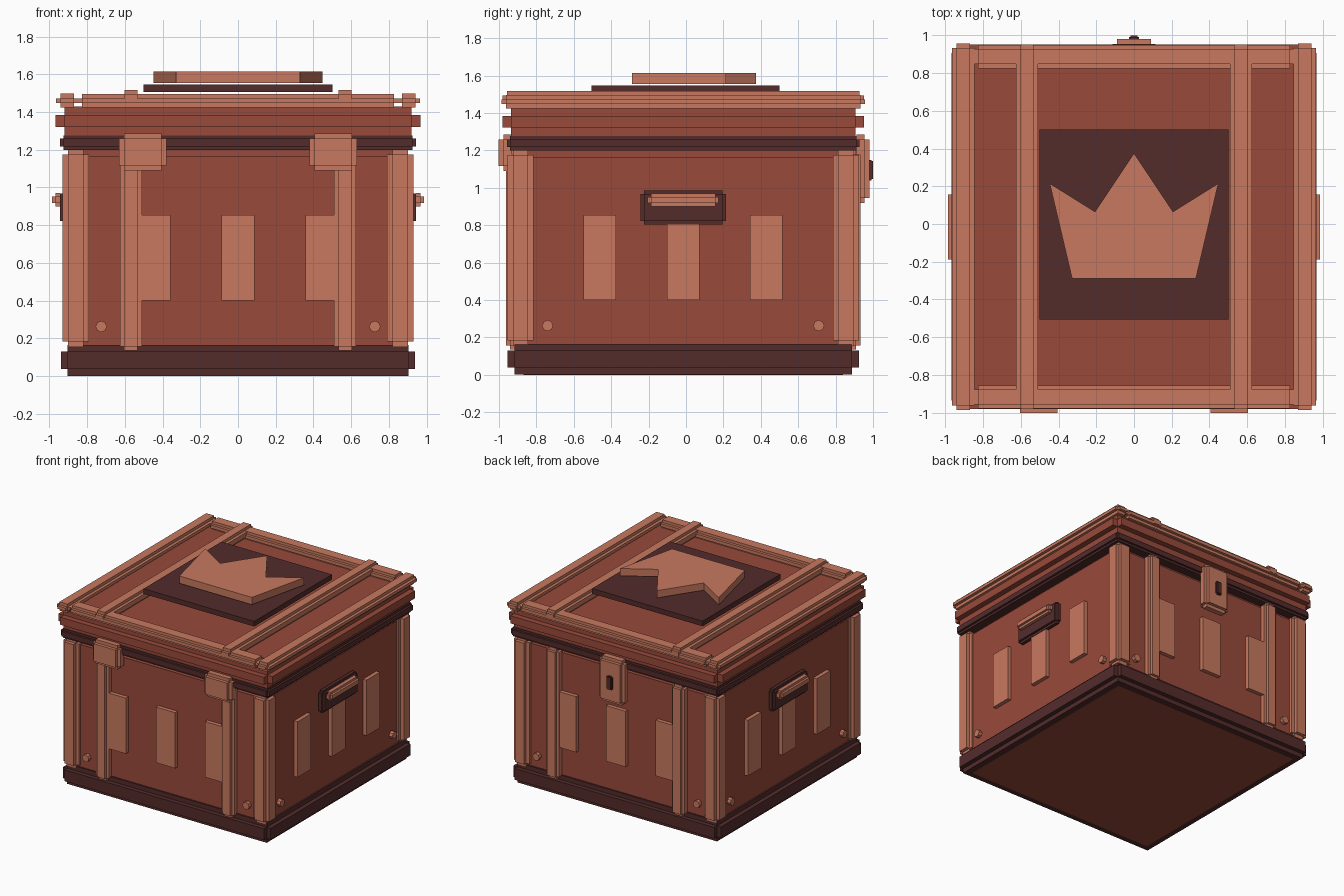
import bpy, bmesh
from mathutils import Matrix, Vector

if "Cube" in bpy.data.objects:
    bpy.data.objects.remove(bpy.data.objects["Cube"])

YC = -0.015  # body centre in depth


def mat(name, col):
    m = bpy.data.materials.new(name)
    m.diffuse_color = (*col, 1)
    m.use_nodes = True
    m.node_tree.nodes["Principled BSDF"].inputs["Base Color"].default_value = m.diffuse_color
    return m


LIGHT = mat("light copper", (0.578, 0.19, 0.113))
RED = mat("brick red", (0.314, 0.067, 0.042))
DARK = mat("dark maroon", (0.087, 0.025, 0.024))


def finish(name, bm, m):
    me = bpy.data.meshes.new(name)
    bm.to_mesh(me)
    bm.free()
    me.materials.append(m)
    ob = bpy.data.objects.new(name, me)
    ob.location.y = YC
    bpy.context.collection.objects.link(ob)
    return ob


def add_box(bm, lo, hi):
    c = [(a + b) / 2 for a, b in zip(lo, hi)]
    s = [b - a for a, b in zip(lo, hi)]
    bmesh.ops.create_cube(bm, size=1, matrix=Matrix.Translation(c) @ Matrix.Diagonal((*s, 1)))


def block(name, m, x, y, z, step=0.0):
    """Box with stepped edges: three crossed boxes, each full size on one axis."""
    lo = [min(r) for r in (x, y, z)]
    hi = [max(r) for r in (x, y, z)]
    bm = bmesh.new()
    if step == 0:
        add_box(bm, lo, hi)
    else:
        for axis in range(3):
            d = [0 if i == axis else step for i in range(3)]
            add_box(bm, [a + k for a, k in zip(lo, d)], [b - k for b, k in zip(hi, d)])
    return finish(name, bm, m)


def rivet(name, centre, normal):
    bm = bmesh.new()
    rot = Vector(normal).to_track_quat('Z', 'Y').to_matrix().to_4x4()
    bmesh.ops.create_cone(bm, cap_ends=True, segments=8, radius1=0.03, radius2=0.03,
                          depth=0.06, matrix=Matrix.Translation(centre) @ rot)
    return finish(name, bm, LIGHT)


# main volumes
block("body", RED, (-0.89, 0.89), (-0.89, 0.89), (0, 1.2), 0.035)
block("base", DARK, (-0.939, 0.939), (-0.939, 0.939), (0.002, 0.166), 0.036)
block("seam_band", DARK, (-0.943, 0.943), (-0.943, 0.943), (1.2, 1.276), 0.017)
block("lid", RED, (-0.967, 0.967), (-0.967, 0.967), (1.276, 1.43), 0.046)

for s in (-1, 1):
    # corner posts
    for t in (-1, 1):
        block("corner_post", LIGHT, (s * 0.93, s * 0.79), (t * 0.94, t * 0.80), (0.155, 1.205), 0.029)
    # lid frame beams
    block("lid_side_beam", LIGHT, (s * 0.964, s * 0.845), (-0.972, 0.972), (1.425, 1.497), 0.024)
    block("lid_end_beam", LIGHT, (-0.85, 0.85), (s * 0.964, s * 0.84), (1.425, 1.495), 0.022)
    # straps over the lid and down the front and back
    block("lid_strap", LIGHT, (s * 0.625, s * 0.51), (-0.967, 0.967), (1.43, 1.517), 0.024)
    for t in (-1, 1):
        block("wall_strap", LIGHT, (s * 0.625, s * 0.51), (t * 0.947, t * 0.86), (0.135, 1.2), 0.022)
    # front hinges
    block("front_clasp", LIGHT, (s * 0.63, s * 0.38), (-0.987, -0.89), (1.09, 1.285), 0.026)
    # side handles
    block("handle_plate", DARK, (s * 0.943, s * 0.88), (-0.228, 0.228), (0.805, 0.985), 0.018)
    block("handle_grip", LIGHT, (s * 0.986, s * 0.925), (-0.19, 0.19), (0.9, 0.97), 0.018)

# raised wall plates and rivets on all four walls
for s in (-1, 1):
    for c in (-0.445, 0, 0.445):
        block("wall_plate", LIGHT, (c - 0.087, c + 0.087), (s * 0.922, s * 0.87), (0.4, 0.855))
        block("side_plate", LIGHT, (s * 0.922, s * 0.87), (c - 0.087, c + 0.087), (0.4, 0.855))
    for c in (-0.725, 0.725):
        rivet("wall_rivet", (c, s * 0.89, 0.263), (0, s, 0))
        rivet("side_rivet", (s * 0.89, c, 0.263), (s, 0, 0))

# back lock with keyhole
block("back_lock", LIGHT, (-0.115, 0.115), (0.9, 0.996), (0.92, 1.285), 0.026)
block("keyhole", DARK, (-0.026, 0.026), (0.97, 1.014), (1.04, 1.15), 0.008)

# lid plaque and crown emblem
block("plaque", DARK, (-0.5, 0.5), (-0.49, 0.515), (1.505, 1.547))
half = [(0, 0.375), (0.207, 0.065), (0.447, 0.215), (0.328, -0.29)]
outline = half + [(-x, y) for x, y in reversed(half[1:])]
bm = bmesh.new()
face = bm.faces.new([bm.verts.new((x, y - YC, 1.555)) for x, y in outline])
top = bmesh.ops.extrude_face_region(bm, geom=[face])
bmesh.ops.translate(bm, vec=(0, 0, 0.06), verts=[v for v in top["geom"] if isinstance(v, bmesh.types.BMVert)])
bmesh.ops.recalc_face_normals(bm, faces=bm.faces)
finish("crown_emblem", bm, LIGHT)
